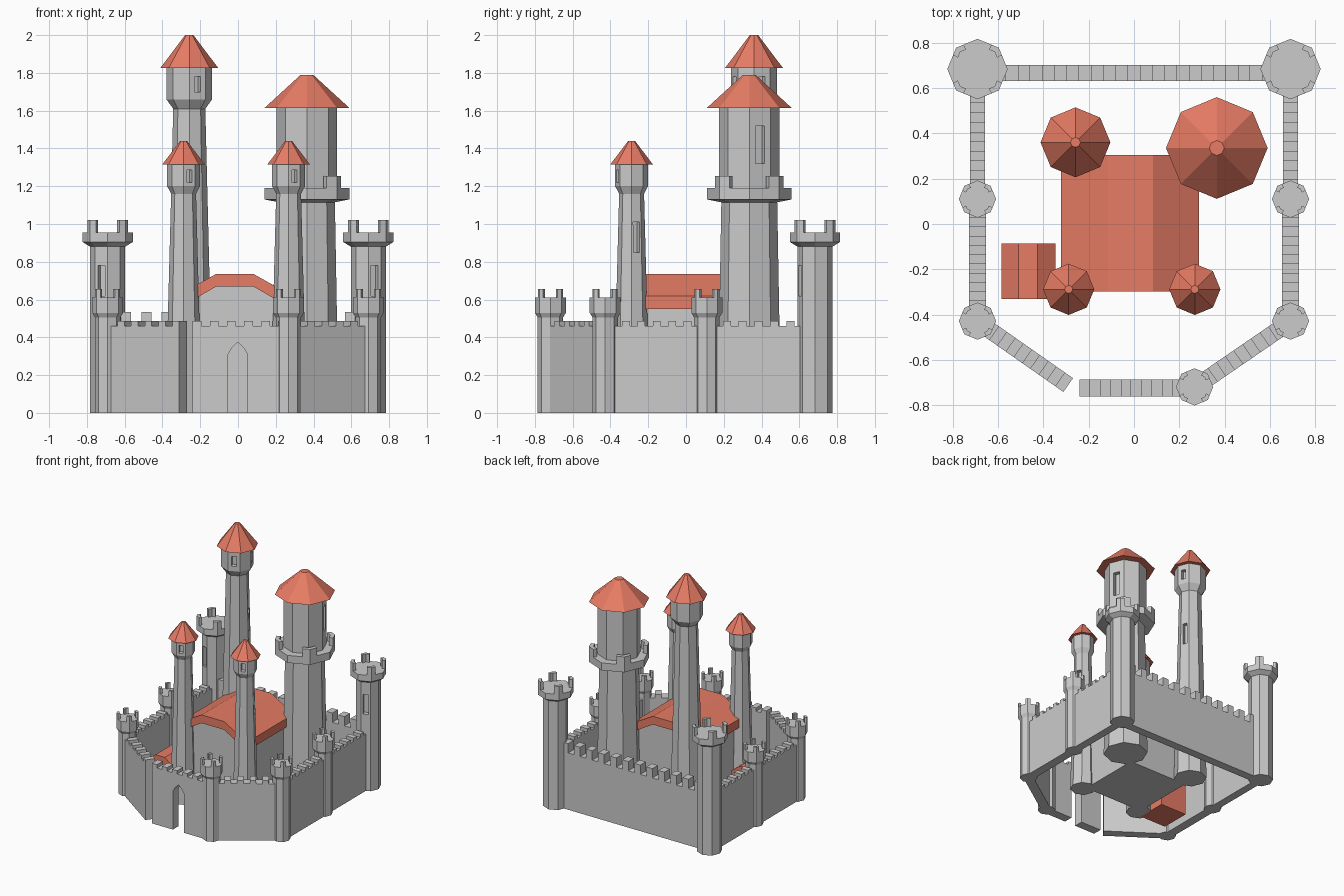
import bpy, bmesh
from math import sin, cos, pi, radians, atan2, hypot
from mathutils import Matrix, Vector

if "Cube" in bpy.data.objects:
    bpy.data.objects.remove(bpy.data.objects["Cube"])

red = bpy.data.materials.new("roof_red")
red.diffuse_color = (0.8, 0.2, 0.13, 1)
red.use_nodes = True
red.node_tree.nodes["Principled BSDF"].inputs["Base Color"].default_value = red.diffuse_color


def finish(name, bm, mat=None):
    bmesh.ops.recalc_face_normals(bm, faces=bm.faces[:])
    me = bpy.data.meshes.new(name)
    bm.to_mesh(me)
    bm.free()
    ob = bpy.data.objects.new(name, me)
    bpy.context.collection.objects.link(ob)
    if mat:
        me.materials.append(mat)
    return ob


def extrude(bm, pts, vec):
    f = bm.faces.new([bm.verts.new(p) for p in pts])
    new = bmesh.ops.extrude_face_region(bm, geom=[f])["geom"]
    bmesh.ops.translate(bm, vec=vec, verts=[v for v in new if isinstance(v, bmesh.types.BMVert)])


def lathe(bm, profile, x, y, n=8):
    # profile: (radius, z) from bottom to top, corners on the axes
    rings = [[bm.verts.new((x + r * cos(2 * pi * i / n), y + r * sin(2 * pi * i / n), z))
              for i in range(n)] for r, z in profile]
    for a, b in zip(rings, rings[1:]):
        for i in range(n):
            j = (i + 1) % n
            bm.faces.new((a[i], a[j], b[j], b[i]))
    bm.faces.new(rings[0])
    bm.faces.new(rings[-1])


def merlons(bm, x, y, r, z0, z1, inner):
    # four corner blocks that follow the octagon edge
    for k in range(4):
        a = 45 + 90 * k

        def pt(d, s):
            q = s * cos(radians(22.5)) / cos(radians(22.5 - abs(d)))
            t = radians(a + d)
            return (x + q * cos(t), y + q * sin(t), z0)
        extrude(bm, [pt(d, r) for d in (-15, 0, 15)] + [pt(d, inner) for d in (15, 0, -15)],
                (0, 0, z1 - z0))


def window(target, x, y, r, ang, z0, z1, w):
    # recess cut into one octagon facet
    bm = bmesh.new()
    t = radians(ang)
    d = r * cos(pi / 8)
    m = (Matrix.Translation((x + d * cos(t), y + d * sin(t), (z0 + z1) / 2))
         @ Matrix.Rotation(t, 4, 'Z') @ Matrix.Diagonal((0.07, w, z1 - z0, 1)))
    bmesh.ops.create_cube(bm, size=1, matrix=m)
    cut(target, finish("window_cutter", bm))


def cut(target, cutter):
    cutter.hide_render = True
    cutter.display_type = 'WIRE'
    mod = target.modifiers.new("opening", 'BOOLEAN')
    mod.operation = 'DIFFERENCE'
    mod.object = cutter


def wall(name, a, b, thick, cells, low, high):
    # crenellated outline pushed through the wall thickness
    dx, dy = b[0] - a[0], b[1] - a[1]
    L = hypot(dx, dy)
    pts = [(0, 0), (L, 0)]
    for i in reversed(range(cells)):
        z = high if i % 2 == 0 else low
        pts += [((i + 1) * L / cells, z), (i * L / cells, z)]
    bm = bmesh.new()
    extrude(bm, [(s, -thick / 2, z) for s, z in pts], (0, thick, 0))
    bm.transform(Matrix.Translation((a[0], a[1], 0)) @ Matrix.Rotation(atan2(dy, dx), 4, 'Z'))
    return finish(name, bm)


# Curtain walls
wall("back_wall", (-0.62, 0.665), (0.62, 0.665), 0.07, 23, 0.46, 0.535)
for s, side in ((-1, "left"), (1, "right")):
    wall(side + "_rear_wall", (s * 0.69, 0.11), (s * 0.69, 0.66), 0.066, 13, 0.46, 0.487)
    wall(side + "_mid_wall", (s * 0.69, -0.42), (s * 0.69, 0.11), 0.074, 13, 0.46, 0.487)
wall("left_front_wall", (-0.69, -0.43), (-0.29, -0.71), 0.074, 11, 0.46, 0.487)
wall("right_front_wall", (0.69, -0.43), (0.27, -0.718), 0.074, 11, 0.46, 0.487)
front = wall("front_wall", (-0.24, -0.722), (0.26, -0.722), 0.075, 11, 0.46, 0.487)

# Pointed gate opening
bm = bmesh.new()
gate = [(-0.052, -0.1), (0.05, -0.1), (0.05, 0.31), (0.03, 0.345), (0, 0.375), (-0.032, 0.345), (-0.052, 0.31)]
extrude(bm, [(x, -0.85, z) for x, z in gate], (0, 0.25, 0))
cut(front, finish("gate_cutter", bm))

# Tall back corner towers
for x, side, ang in ((-0.69, "left", -112.5), (0.69, "right", -67.5)):
    bm = bmesh.new()
    lathe(bm, [(0.093, 0), (0.093, 0.88), (0.133, 0.905), (0.133, 0.955)], x, 0.683)
    shaft = finish(side + "_corner_tower", bm)
    window(shaft, x, 0.683, 0.093, ang, 0.62, 0.78, 0.04)
    bm = bmesh.new()
    merlons(bm, x, 0.683, 0.133, 0.955, 1.02, 0.107)
    finish(side + "_corner_merlons", bm)

# Small wall towers
for x, y in ((-0.69, 0.11), (0.69, 0.11), (-0.69, -0.428), (0.69, -0.428), (0.267, -0.718)):
    bm = bmesh.new()
    lathe(bm, [(0.067, 0), (0.067, 0.505), (0.082, 0.53), (0.082, 0.61)], x, y)
    merlons(bm, x, y, 0.082, 0.61, 0.655, 0.062)
    finish("wall_tower", bm)


# Main towers with pointed roofs
def tower(name, x, y, profile, roof, windows):
    bm = bmesh.new()
    lathe(bm, profile, x, y)
    ob = finish(name, bm)
    for r, ang, z0, z1, w in windows:
        window(ob, x, y, r, ang, z0, z1, w)
    bm = bmesh.new()
    lathe(bm, roof, x, y)
    finish(name + "_roof", bm, red)


tower("tall_tower", -0.258, 0.36,
      [(0.125, 0), (0.085, 1.61), (0.121, 1.66), (0.121, 1.83)],
      [(0.154, 1.825), (0.022, 2.0)],
      [(0.121, -67.5, 1.70, 1.78, 0.035), (0.121, 22.5, 1.70, 1.78, 0.035),
       (0.095, 22.5, 1.14, 1.32, 0.035)])
tower("great_tower", 0.365, 0.335,
      [(0.168, 0), (0.148, 1.115), (0.224, 1.13), (0.224, 1.19), (0.16, 1.19), (0.16, 1.62)],
      [(0.224, 1.615), (0.033, 1.79)],
      [(0.16, 22.5, 1.32, 1.52, 0.05)])
bm = bmesh.new()
merlons(bm, 0.365, 0.335, 0.224, 1.19, 1.255, 0.19)
finish("great_tower_merlons", bm)
for x, side in ((-0.288, "left"), (0.268, "right")):
    tower(side + "_turret", x, -0.288,
          [(0.097, 0), (0.066, 1.16), (0.087, 1.20), (0.087, 1.32)],
          [(0.113, 1.315), (0.018, 1.44)],
          [(0.087, -67.5, 1.22, 1.285, 0.03), (0.073, 22.5, 0.85, 1.01, 0.035)])

# Great hall body and its bent slab roof
cx = -0.017
bm = bmesh.new()
body = [(-0.27, 0), (0.27, 0), (0.27, 0.59), (0.1, 0.68), (-0.1, 0.68), (-0.27, 0.59)]
extrude(bm, [(cx + x, -0.265, z) for x, z in body], (0, 0.53, 0))
finish("great_hall", bm)
bm = bmesh.new()
slab = [(-0.304, 0.62), (-0.1, 0.735), (0.1, 0.735), (0.304, 0.62),
        (0.304, 0.55), (0.1, 0.668), (-0.1, 0.668), (-0.304, 0.55)]
extrude(bm, [(cx + x, -0.298, z) for x, z in slab], (0, 0.602, 0))
finish("great_hall_roof", bm, red)

# Small red house beside the hall
bm = bmesh.new()
house = [(-0.585, 0), (-0.345, 0), (-0.345, 0.26), (-0.425, 0.32), (-0.51, 0.32), (-0.585, 0.26)]
extrude(bm, [(x, -0.33, z) for x, z in house], (0, 0.245, 0))
finish("small_house", bm, red)
